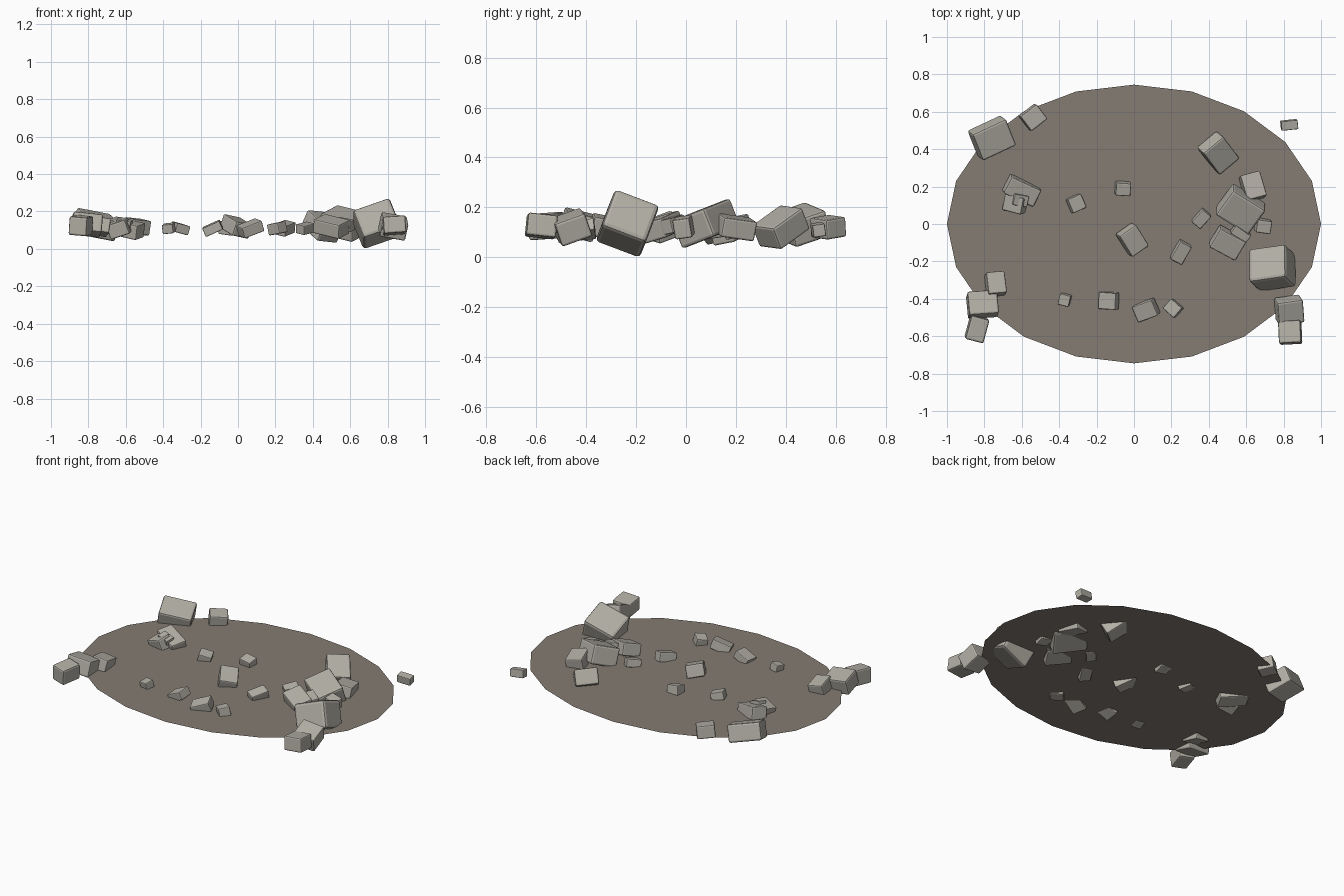
import bpy
import bmesh
from math import radians
from mathutils import Euler, Matrix, Vector

default = bpy.data.objects.get("Cube")
if default:
    bpy.data.objects.remove(default, do_unlink=True)


def make_material(name, colour):
    mat = bpy.data.materials.new(name)
    mat.use_nodes = True
    mat.diffuse_color = (*colour, 1)
    mat.node_tree.nodes["Principled BSDF"].inputs["Base Color"].default_value = (*colour, 1)
    return mat


def add_object(name, bm, mat):
    mesh = bpy.data.meshes.new(name)
    bm.to_mesh(mesh)
    bm.free()
    mesh.materials.append(mat)
    obj = bpy.data.objects.new(name, mesh)
    bpy.context.collection.objects.link(obj)
    return obj


stone_grey = make_material("stone grey", (.45, .43, .38))
earth_brown = make_material("earth brown", (.23, .2, .17))


def stone(name, at, size, tilt):
    """A bevelled block: centre, edge lengths and turn in degrees."""
    bm = bmesh.new()
    bmesh.ops.create_cube(bm, size=1)
    bmesh.ops.scale(bm, vec=Vector(size), verts=bm.verts)
    bmesh.ops.bevel(bm, geom=bm.edges[:], offset=min(size) * .1, segments=2,
                    profile=.5, affect='EDGES')
    obj = add_object(name, bm, stone_grey)
    obj.location = at
    obj.rotation_euler = Euler([radians(a) for a in tilt])


# Thin oval patch of ground
bm = bmesh.new()
bmesh.ops.create_circle(bm, cap_ends=True, segments=20, radius=1,
                        matrix=Matrix.Diagonal((1, .745, 1, 1)))
ground = add_object("ground_patch", bm, earth_brown)
ground.location.z = .095

# Back right stones
stone("back_right_slab", at=(-.76, .46, .13), size=(.2, .16, .11), tilt=(18, 10, 25))
stone("back_right_block", at=(-.54, .57, .12), size=(.11, .1, .08), tilt=(8, 5, 38))

# Back left stones
stone("back_left_block", at=(.45, .38, .12), size=(.14, .17, .1), tilt=(30, 5, 40))
stone("back_left_outlier", at=(.83, .53, .11), size=(.09, .05, .05), tilt=(8, 5, 6))

# Right inner pile
stone("right_pile_base", at=(-.6, .18, .11), size=(.18, .1, .08), tilt=(10, 12, -25))
stone("right_pile_front", at=(-.635, .11, .11), size=(.11, .09, .08), tilt=(12, -18, -15))
stone("right_pile_top", at=(-.61, .13, .13), size=(.08, .06, .06), tilt=(10, 15, -10))

# Scattered middle stones
stone("middle_back_pebble", at=(-.06, .19, .11), size=(.08, .07, .06), tilt=(12, 8, -3))
stone("middle_right_pebble", at=(-.31, .11, .11), size=(.08, .08, .05), tilt=(8, 14, 25))
stone("middle_block", at=(-.01, -.085, .12), size=(.11, .14, .08), tilt=(18, 10, 35))
stone("middle_left_pebble", at=(.25, -.15, .11), size=(.07, .11, .06), tilt=(12, 12, -28))
stone("middle_left_chip", at=(.36, .03, .11), size=(.06, .09, .05), tilt=(10, 12, -40))

# Left inner pile
stone("left_pile_base", at=(.57, .08, .135), size=(.21, .17, .12), tilt=(18, 12, -32))
stone("left_pile_back", at=(.635, .2, .12), size=(.11, .14, .08), tilt=(-8, 10, 15))
stone("left_pile_front", at=(.5, -.1, .12), size=(.16, .12, .08), tilt=(15, 12, -28))
stone("left_pile_side", at=(.69, -.01, .12), size=(.08, .07, .08), tilt=(8, 10, -8))
stone("left_pile_chip", at=(.57, -.05, .13), size=(.1, .05, .06), tilt=(10, 10, -35))

# Front left boulders
stone("left_boulder", at=(.74, -.235, .135), size=(.21, .19, .17), tilt=(-22, -19, 8))
stone("front_left_block", at=(.83, -.46, .12), size=(.14, .13, .1), tilt=(20, 10, 8))
stone("front_left_corner", at=(.835, -.58, .125), size=(.12, .12, .09), tilt=(-6, -4, 3))

# Front right row
stone("front_right_back", at=(-.74, -.32, .12), size=(.1, .12, .08), tilt=(-12, 10, 5))
stone("front_right_block", at=(-.81, -.43, .13), size=(.16, .13, .1), tilt=(-14, 6, 4))
stone("front_right_corner", at=(-.84, -.56, .125), size=(.1, .13, .1), tilt=(4, 5, -15))

# Front pebbles
stone("front_pebble_a", at=(-.37, -.405, .11), size=(.06, .06, .05), tilt=(10, -6, -15))
stone("front_pebble_b", at=(-.135, -.41, .11), size=(.1, .09, .05), tilt=(6, -24, -4))
stone("front_pebble_c", at=(.065, -.46, .11), size=(.12, .09, .06), tilt=(10, -20, 20))
stone("front_pebble_d", at=(.21, -.45, .11), size=(.08, .07, .06), tilt=(8, -8, -42))
